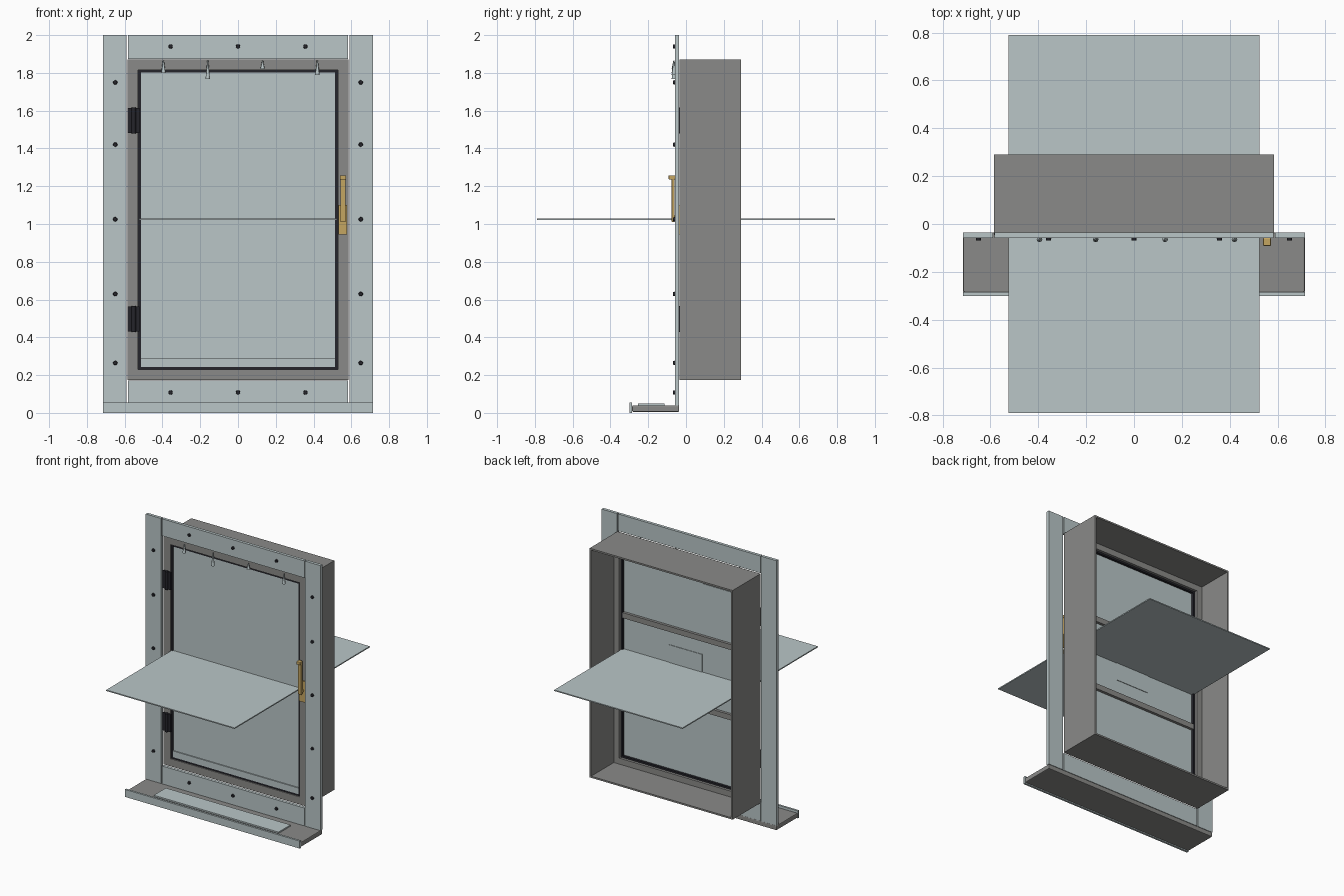
import bpy, bmesh, math
from mathutils import Matrix, Vector

if "Cube" in bpy.data.objects:
    bpy.data.objects.remove(bpy.data.objects["Cube"])


def material(name, rgb):
    m = bpy.data.materials.new(name)
    m.diffuse_color = (*rgb, 1)
    m.use_nodes = True
    m.node_tree.nodes["Principled BSDF"].inputs["Base Color"].default_value = m.diffuse_color
    return m


PALE = material("pale blue grey", (0.49, 0.565, 0.575))
GREY = material("mid grey", (0.254, 0.254, 0.246))
DARK = material("near black", (0.018, 0.018, 0.024))
BRASS = material("brass", (0.56, 0.38, 0.12))


def finish(name, bm, mat):
    me = bpy.data.meshes.new(name)
    bm.to_mesh(me)
    bm.free()
    me.materials.append(mat)
    ob = bpy.data.objects.new(name, me)
    bpy.context.collection.objects.link(ob)
    return ob


def box(name, x, y, z, mat, bevel=0):
    """Box given by its (min, max) range on each axis."""
    bm = bmesh.new()
    size = [r[1] - r[0] for r in (x, y, z)]
    mid = Vector([(r[0] + r[1]) / 2 for r in (x, y, z)])
    bmesh.ops.create_cube(bm, size=1, matrix=Matrix.Translation(mid) @ Matrix.Diagonal((*size, 1)))
    ob = finish(name, bm, mat)
    if bevel:
        mod = ob.modifiers.new("bevel", "BEVEL")
        mod.width, mod.segments = bevel, 2
    return ob


def cone(name, loc, r_low, r_high, length, mat, rot=None, sides=12):
    bm = bmesh.new()
    m = Matrix.Translation(loc) @ (rot or Matrix())
    bmesh.ops.create_cone(bm, cap_ends=True, segments=sides, radius1=r_low,
                          radius2=r_high, depth=length, matrix=m)
    for f in bm.faces:
        f.smooth = len(f.verts) == 4
    for e in bm.edges:
        e.smooth = all(len(f.verts) == 4 for f in e.link_faces)
    return finish(name, bm, mat)


def ring(name, hx, z, y, wx, wz, mat):
    """Rectangular frame: outer half width hx, height range z, bar widths wx and wz."""
    for s, side in ((-1, "left"), (1, "right")):
        box(f"{name}_{side}", sorted((s * hx, s * (hx - wx))), y, z, mat)
    inner = (-hx + wx, hx - wx)
    box(f"{name}_bottom", inner, y, (z[0], z[0] + wz), mat)
    box(f"{name}_top", inner, y, (z[1] - wz, z[1]), mat)


# Flat casing boards around the opening
TRIM_Y = (-0.058, -0.036)
for s, side in ((-1, "left"), (1, "right")):
    box(f"casing_{side}", sorted((s * 0.59, s * 0.715)), TRIM_Y, (0.04, 2.0), PALE)
box("casing_top", (-0.583, 0.583), TRIM_Y, (1.874, 2.0), PALE)
box("casing_bottom", (-0.583, 0.583), TRIM_Y, (0.04, 0.172), PALE)

# Screw heads on the casing
TURN = Matrix.Rotation(math.pi / 2, 4, "X")
spots = [(s * 0.65, z) for s in (-1, 1) for z in (0.265, 0.63, 1.025, 1.42, 1.75)]
spots += [(x, z) for x in (-0.357, 0, 0.357) for z in (0.108, 1.94)]
for x, z in spots:
    cone("screw_head", (x, -0.062, z), 0.012, 0.010, 0.012, DARK, TURN)

# Window frame, deep wall lining and gasket
ring("frame", 0.585, (0.175, 1.87), (-0.035, 0.025), 0.056, 0.056, GREY)
ring("lining", 0.585, (0.175, 1.87), (0.025, 0.29), 0.012, 0.012, GREY)
ring("gasket", 0.529, (0.231, 1.814), (-0.027, 0.006), 0.015, 0.013, DARK)

# Panel with bottom weather strip, back rails and back plates
box("panel", (-0.514, 0.514), (-0.02, -0.012), (0.244, 1.801), PALE)
box("weather_strip", (-0.513, 0.513), (-0.028, -0.02), (0.244, 0.29), PALE)
for z in (0.765, 1.285):
    box("back_rail", (-0.514, 0.514), (-0.012, 0.008), (z - 0.02, z + 0.02), GREY)
for x, z in ((0.285, 0.5), (0.01, 1.025), (-0.27, 1.55)):
    box("back_plate", (x - 0.135, x + 0.135), (-0.012, -0.008), (z - 0.135, z + 0.135), PALE)

# Horizontal sheet passing through the panel
box("shelf_sheet", (-0.525, 0.525), (-0.79, 0.79), (1.021, 1.029), PALE)

# Sill with raised front lip and inset mat
box("sill", (-0.715, 0.715), (-0.285, -0.036), (0.005, 0.04), GREY, 0.006)
box("sill_lip", (-0.715, 0.715), (-0.30, -0.285), (0.0, 0.055), PALE)
box("sill_mat", (-0.51, 0.51), (-0.255, -0.115), (0.04, 0.05), PALE)

# Hinges: two leaves and a barrel
for z in (0.497, 1.548):
    span = (z - 0.066, z + 0.066)
    box("hinge_leaf_outer", (-0.585, -0.553), (-0.045, -0.035), span, DARK)
    box("hinge_leaf_inner", (-0.553, -0.521), (-0.043, -0.035), span, DARK)
    cone("hinge_barrel", (-0.553, -0.045, z), 0.012, 0.012, 0.136, DARK)

# Handle: back plate, boss, lever and knob
box("handle_plate", (0.532, 0.578), (-0.045, -0.035), (0.945, 1.10), BRASS)
cone("handle_boss", (0.556, -0.055, 1.03), 0.014, 0.014, 0.022, BRASS, TURN)
box("handle_lever", (0.542, 0.570), (-0.076, -0.06), (1.01, 1.24), BRASS, 0.004)
box("handle_knob", (0.540, 0.572), (-0.092, -0.058), (1.235, 1.258), BRASS, 0.004)

# Small flared drips hanging under the top casing
for x, low in ((-0.395, 1.80), (-0.16, 1.768), (0.13, 1.82), (0.42, 1.79)):
    cone("drip", (x, -0.064, (low + 1.865) / 2), 0.012, 0.003, 1.865 - low, PALE, sides=8)
